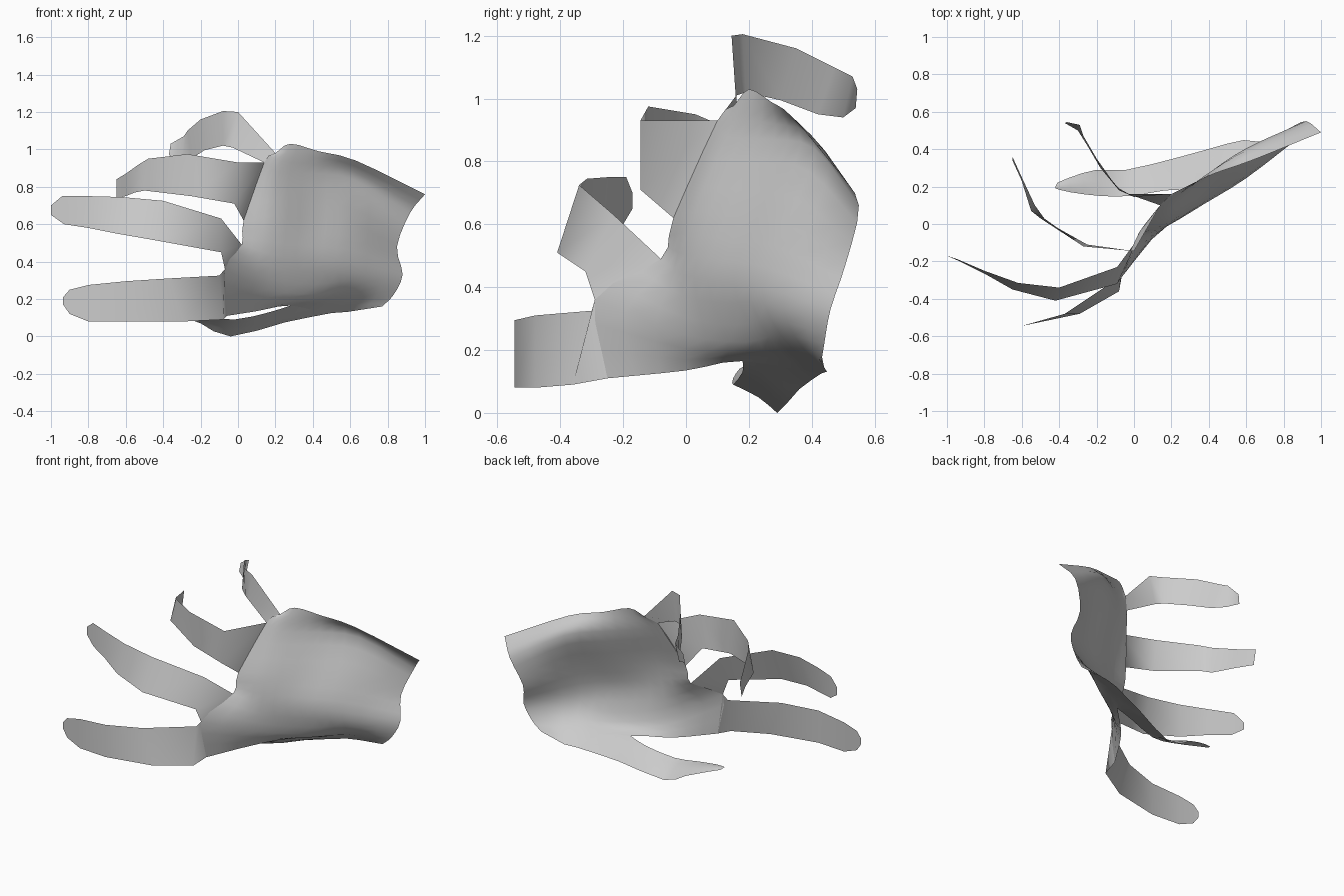
import bpy
from mathutils import Vector


def smooth_line(pts, n):
    """Catmull-Rom through the points, n steps per span."""
    p = [Vector(q) for q in pts]
    p = [2 * p[0] - p[1]] + p + [2 * p[-1] - p[-2]]
    out = []
    for i in range(1, len(p) - 2):
        a, b, c, d = p[i - 1:i + 3]
        for k in range(n):
            t = k / n
            out.append(0.5 * (2 * b + (c - a) * t + (2 * a - 5 * b + 4 * c - d) * t * t
                              + (3 * b - a - 3 * c + d) * t ** 3))
    return out + [p[-2]]


def sheet(name, rows, along=1, across=1):
    """Open surface lofted through rows of points."""
    rows = [smooth_line(r, across) for r in rows]
    cols = [smooth_line(c, along) for c in zip(*rows)]
    m, n = len(cols), len(cols[0])
    verts = [v for c in cols for v in c]
    faces = [(i * n + j, i * n + j + 1, (i + 1) * n + j + 1, (i + 1) * n + j)
             for i in range(m - 1) for j in range(n - 1)]
    me = bpy.data.meshes.new(name)
    me.from_pydata(verts, [], faces)
    me.polygons.foreach_set("use_smooth", [True] * len(faces))
    ob = bpy.data.objects.new(name, me)
    bpy.context.collection.objects.link(ob)
    return ob


# Palm: sections from wrist to knuckles, each from little-finger side to thumb side
wrist = [(1, .49, .76), (.92, .55, .66), (.85, .51, .48), (.88, .46, .33), (.83, .44, .22), (.77, .43, .16)]
heel = [(.63, .34, .94), (.61, .41, .84), (.62, .32, .6), (.6, .245, .4), (.6, .3, .25), (.5, .43, .125)]
middle = [(.43, .27, .99), (.41, .28, .87), (.4, .18, .62), (.38, .11, .42), (.43, .19, .225), (.28, .18, .165)]
front = [(.28, .2, 1.03), (.22, .13, .88), (.2, .03, .64), (.18, -.01, .44), (.16, -.01, .25), (.1, 0, .135)]
knuckle = [(.2, .16, .98), (.14, .1, .93), (.03, -.04, .62), (.02, -.08, .49), (-.07, -.29, .36), (-.06, -.25, .11)]
sheet("palm", [wrist, heel, middle, front, knuckle], 3, 3)

# Fingers: pairs of upper and lower edge points, from knuckle to tip
sheet("little_finger", [
    knuckle[0:2],
    [(0, .145, 1.2), (-.03, .16, 1.01)],
    [(-.08, .18, 1.205), (-.08, .19, 1.02)],
    [(-.2, .35, 1.16), (-.18, .3, .995)],
    [(-.27, .47, 1.1), (-.25, .42, .95)],
    [(-.29, .53, 1.07), (-.3, .5, .94)],
    [(-.36, .545, 1.03), (-.37, .54, .97)]])
sheet("ring_finger", [
    knuckle[1:3],
    [(0, -.145, .93), (-.02, -.145, .71)],
    [(-.27, -.12, .975), (-.25, -.11, .75)],
    [(-.48, .03, .95), (-.5, .03, .78)],
    [(-.53, .1, .92), (-.55, .07, .77)],
    [(-.6, .25, .87), (-.6, .23, .75)],
    [(-.65, .36, .84), (-.65, .34, .74)]])
sheet("middle_finger", [
    knuckle[3:5],
    [(-.09, -.23, .63), (-.09, -.32, .45)],
    [(-.4, -.34, .725), (-.42, -.41, .51)],
    [(-.62, -.315, .745), (-.65, -.35, .55)],
    [(-.8, -.25, .75), (-.8, -.265, .58)],
    [(-.94, -.19, .75), (-.93, -.2, .6)],
    [(-1, -.17, .7), (-1, -.17, .65)]])
sheet("index_finger", [
    knuckle[4:6],
    [(-.1, -.3, .325), (-.08, -.36, .09)],
    [(-.37, -.48, .31), (-.29, -.48, .08)],
    [(-.6, -.545, .295), (-.6, -.545, .08)],
    [(-.8, -.53, .275), (-.8, -.53, .08)],
    [(-.9, -.52, .25), (-.9, -.52, .12)],
    [(-.935, -.515, .21), (-.935, -.515, .17)]])

# Thumb: trough-shaped strip from the web and heel to the tip
sheet("thumb", [
    [middle[5], (.43, .29, .18), heel[5]],
    [(.17, .18, .13), (.21, .28, .09), (.25, .36, .075)],
    [(-.02, .15, .09), (-.02, .23, .05), (-.04, .29, .0)],
    [(-.18, .15, .11), (-.19, .22, .1), (-.2, .29, .07)],
    [(-.34, .17, .14), (-.34, .21, .14), (-.34, .25, .12)],
    [(-.42, .19, .15), (-.42, .2, .15), (-.41, .22, .14)]], 2, 2)
